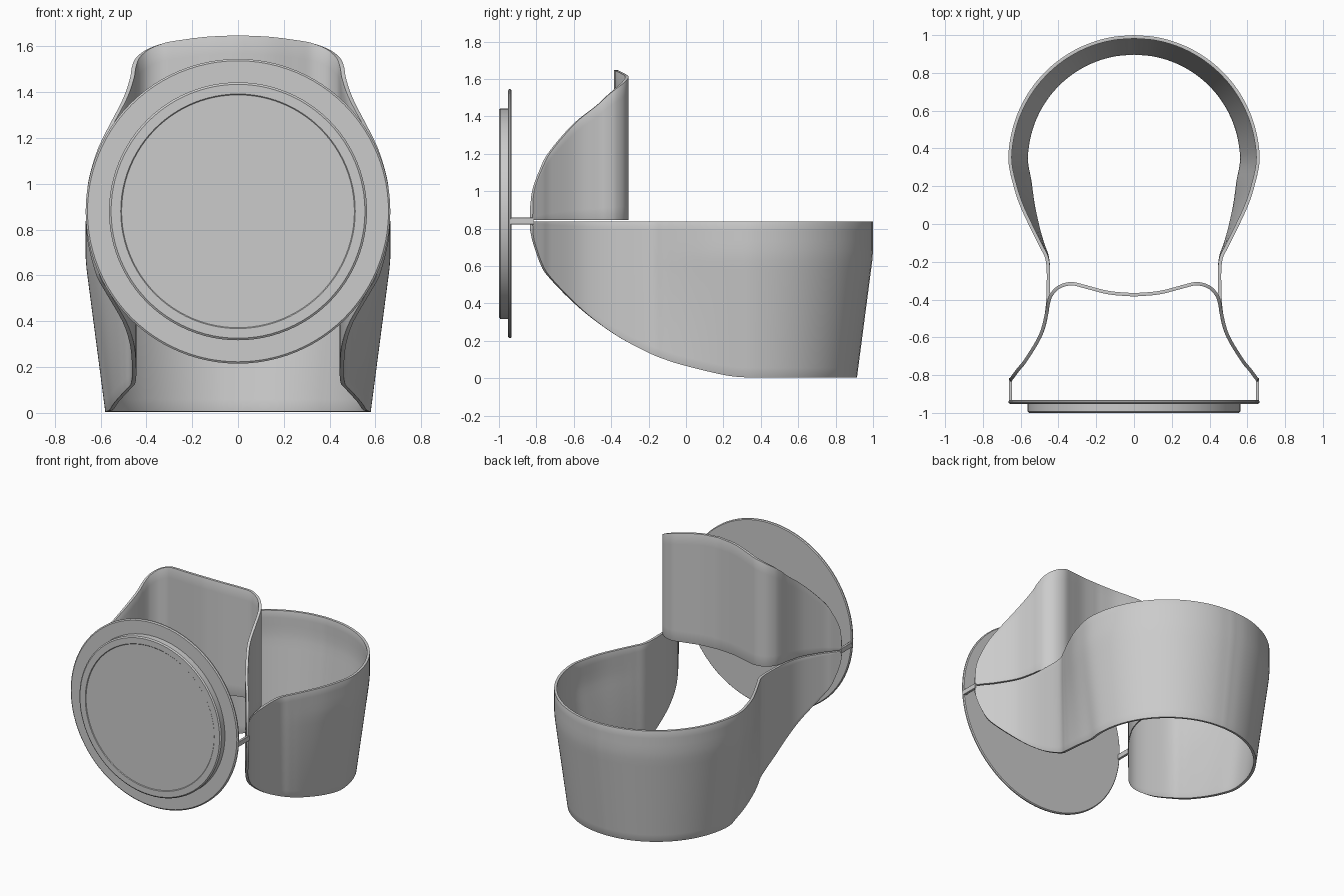
import bpy, bmesh, math
from mathutils import Vector

if "Cube" in bpy.data.objects:
    bpy.data.objects.remove(bpy.data.objects["Cube"])


def finish(obj, bevel=0.0):
    if bevel:
        m = obj.modifiers.new("Bevel", 'BEVEL')
        m.width, m.segments, m.limit_method = bevel, 2, 'ANGLE'
        m.angle_limit = math.radians(50)
    bpy.ops.object.select_all(action='DESELECT')
    obj.select_set(True)
    bpy.context.view_layer.objects.active = obj
    bpy.ops.object.shade_smooth_by_angle(angle=math.radians(35))


def make_object(name, bm):
    me = bpy.data.meshes.new(name)
    bm.to_mesh(me)
    bm.free()
    obj = bpy.data.objects.new(name, me)
    bpy.context.collection.objects.link(obj)
    return obj


def smooth_path(pts, n=5):
    """Catmull-Rom curve through the points."""
    p = [Vector(q) for q in pts]
    p = [2 * p[0] - p[1]] + p + [2 * p[-1] - p[-2]]
    out = []
    for a, b, c, d in zip(p, p[1:], p[2:], p[3:]):
        for k in range(n):
            t = k / n
            out.append(0.5 * (2 * b + (c - a) * t + (2 * a - 5 * b + 4 * c - d) * t * t
                              + (3 * b - a - 3 * c + d) * t ** 3))
    return out + [p[-2]]


def band(name, half, level, rows, shape=lambda x, y, z: (x, y, z)):
    """Wall from the contour height (third value) to a flat level, mirrored in x."""
    path = half + [Vector((-p.x, p.y, p.z)) for p in reversed(half[:-1])]
    bm = bmesh.new()
    grid = []
    for p in path:
        lo, hi = min(p.z, level), max(p.z, level)
        grid.append([bm.verts.new(shape(p.x, p.y, lo + (hi - lo) * j / rows))
                     for j in range(rows + 1)])
    for a, b in zip(grid, grid[1:]):
        for j in range(rows):
            bm.faces.new((a[j], b[j], b[j + 1], a[j + 1]))
    obj = make_object(name, bm)
    s = obj.modifiers.new("Thickness", 'SOLIDIFY')
    s.thickness, s.offset = 0.018, -1
    finish(obj, 0.004)


CY, R = 0.335, 0.665   # centre and radius of the cup


def taper(x, y, z):
    # the round part narrows towards the bottom, the neck stays straight
    w = min(1, max(0, (y + 0.25) / 0.5))
    w = w * w * (3 - 2 * w)
    k = 1 - w * 0.13 * max(0, 0.66 - z) / 0.66
    return (x * k, CY + (y - CY) * k, z)


# Lower cup band: x, y and lower edge height
neck = [(.663, -.82, .825), (.655, -.812, .74), (.62, -.765, .605), (.58, -.715, .53),
        (.505, -.59, .40), (.473, -.48, .305), (.463, -.35, .215), (.466, -.2, .135),
        (.50, -.12, .10), (.54, -.04, .072), (.605, .1, .035), (.643, .22, .012)]
arc = [(R * math.cos(a), CY + R * math.sin(a), 0.004)
       for a in [math.radians(10 * i) for i in range(10)]]
band("lower_cup_band", smooth_path(neck + arc), 0.838, 16, taper)

# Upper back-rest band: x, y and upper edge height
upper = [(.663, -.82, .86), (.655, -.812, 1.0), (.62, -.765, 1.13), (.58, -.715, 1.22),
         (.505, -.59, 1.365), (.473, -.48, 1.455), (.463, -.42, 1.51), (.445, -.37, 1.55),
         (.40, -.325, 1.585), (.33, -.307, 1.612), (.25, -.325, 1.627),
         (.13, -.355, 1.642), (0, -.366, 1.648)]
band("upper_rest_band", smooth_path(upper), 0.846, 10)

# Connecting strips between the bands and the disc
for side, label in ((1, "right"), (-1, "left")):
    bm = bmesh.new()
    bmesh.ops.create_cube(bm, size=1)
    for v in bm.verts:
        v.co = Vector((side * 0.654 + v.co.x * 0.018, -0.878 + v.co.y * 0.126,
                       0.84 + v.co.z * 0.036))
    finish(make_object(label + "_strip", bm), 0.003)

# Front disc: radius and y profile spun around its axis
profile = [(0, -.996), (.508, -.996), (.512, -1), (.554, -1), (.563, -.993), (.563, -.952),
           (.657, -.952), (.665, -.946), (.665, -.938), (.659, -.932), (0, -.932)]
bm = bmesh.new()
N = 96
rings = []
for r, y in profile:
    n = N if r else 1
    rings.append([bm.verts.new((r * math.cos(2 * math.pi * i / N), y,
                                0.88 + r * math.sin(2 * math.pi * i / N))) for i in range(n)])
for a, b in zip(rings, rings[1:]):
    for i in range(N):
        j = (i + 1) % N
        quad = [a[i % len(a)], a[j % len(a)], b[j % len(b)], b[i % len(b)]]
        bm.faces.new(list(dict.fromkeys(quad)))
bmesh.ops.recalc_face_normals(bm, faces=bm.faces)
finish(make_object("front_disc", bm))
